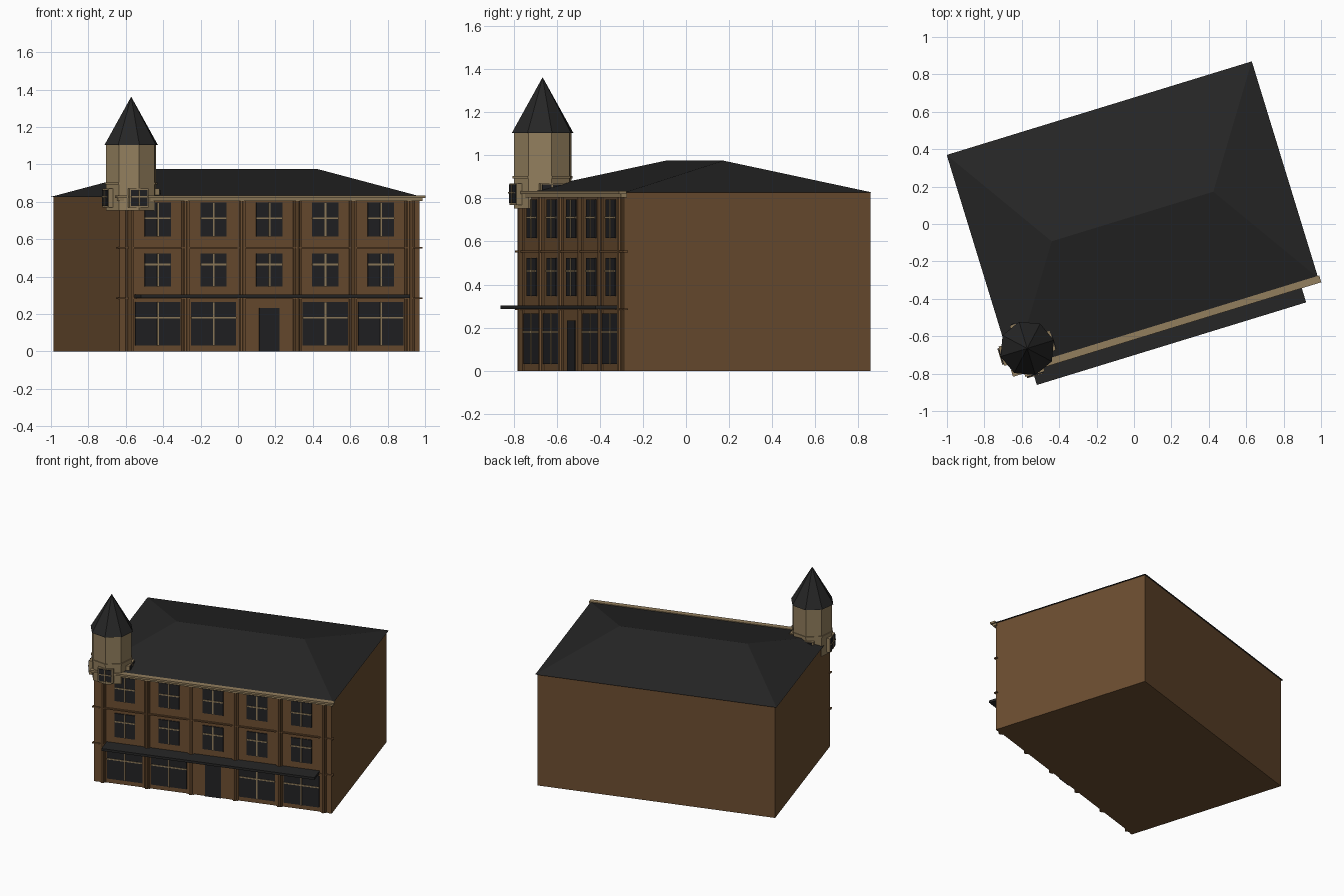
import bpy, math
from mathutils import Matrix

if "Cube" in bpy.data.objects:
    bpy.data.objects.remove(bpy.data.objects["Cube"])

# Everything is laid out square to the facade, then turned onto the plot
PLOT = Matrix.Translation((-0.008, 0.04, 0)) @ Matrix.Rotation(math.radians(17.05), 4, 'Z')


def material(name, rgb):
    m = bpy.data.materials.new(name)
    m.diffuse_color = (*rgb, 1)
    m.use_nodes = True
    m.node_tree.nodes["Principled BSDF"].inputs["Base Color"].default_value = m.diffuse_color
    return m


BRICK = material("brown_brick", (0.150, 0.076, 0.030))
STONE = material("tan_stone", (0.290, 0.210, 0.110))
SLATE = material("dark_slate", (0.019, 0.019, 0.019))
GLASS = material("dark_glass", (0.016, 0.016, 0.018))


def mesh(name, verts, faces, mat, local=Matrix()):
    me = bpy.data.meshes.new(name)
    me.from_pydata(verts, [], faces)
    me.transform(PLOT @ local)
    me.materials.append(mat)
    ob = bpy.data.objects.new(name, me)
    bpy.context.collection.objects.link(ob)
    return ob


def box(name, x, y, z, mat, local=Matrix()):
    v = [(a, b, c) for c in z for a, b in ((x[0], y[0]), (x[1], y[0]), (x[1], y[1]), (x[0], y[1]))]
    f = [(3, 2, 1, 0), (4, 5, 6, 7)] + [(i, (i + 1) % 4, (i + 1) % 4 + 4, i + 4) for i in range(4)]
    return mesh(name, v, f, mat, local)


def prism(name, sides, rings, mat, local=Matrix()):
    """Stacked polygon rings (radius, height), capped at both ends."""
    v = [(r * math.cos(math.tau * i / sides), r * math.sin(math.tau * i / sides), z)
         for r, z in rings for i in range(sides)]
    f = [tuple(reversed(range(sides))), tuple(range(len(v) - sides, len(v)))]
    for k in range(len(rings) - 1):
        a = k * sides
        f += [(a + i, a + (i + 1) % sides, a + sides + (i + 1) % sides, a + sides + i)
              for i in range(sides)]
    return mesh(name, v, f, mat, local)


def window(name, cx, w, z0, z1, bar, front, local=Matrix(), t=0.009):
    """Glass plate with a central mullion and a crossbar, facing -y."""
    box(name + "_glass", (cx - w / 2, cx + w / 2), (front - 0.006, front + 0.002), (z0, z1), GLASS, local)
    bars = (front - 0.010, front)
    box(name + "_mullion", (cx - t / 2, cx + t / 2), bars, (z0, z1), STONE, local)
    box(name + "_crossbar", (cx - w / 2, cx + w / 2), bars, (bar - t / 2, bar + t / 2), STONE, local)


W, D, EAVE = 0.84, 0.595, 0.826

# Main block
box("walls", (-W, W), (-D, D), (0, EAVE), BRICK)

# Hipped roof
rw, rd = 0.853, 0.606
rv = [(-rw, -rd, EAVE), (rw, -rd, EAVE), (rw, rd, EAVE), (-rw, rd, EAVE),
      (-0.452, 0, 0.975), (0.452, 0, 0.975)]
mesh("hipped_roof", rv, [(0, 1, 5, 4), (2, 3, 4, 5), (1, 2, 5), (3, 0, 4), (3, 2, 1, 0)], SLATE)

# Stepped cornice, floor bands and shop canopy
box("cornice_top", (-0.862, 0.862), (-0.632, -0.594), (0.820, 0.834), STONE)
box("cornice_bottom", (-0.852, 0.852), (-0.618, -0.59), (0.804, 0.820), STONE)
for z in (0.285, 0.553):
    box("floor_band", (-0.852, 0.852), (-0.609, -D + 0.01), (z - 0.004, z + 0.004), BRICK)
box("shop_canopy", (-0.753, 0.753), (-0.711, -D + 0.01), (0.286, 0.303), SLATE)

# Pilasters between the bays
for i in range(6):
    x = -0.78 + 0.312 * i
    box("pilaster", (x - 0.022, x + 0.022), (-D - 0.008, -D + 0.01), (0, 0.804), BRICK)
    prism("pilaster_shaft", 8, [(0.014, 0), (0.014, 0.804)], BRICK,
          Matrix.Translation((x, -D - 0.006, 0)))
for s in (-1, 1):
    box("corner_strip", (s * 0.825 - 0.015, s * 0.825 + 0.015), (-D - 0.006, -D + 0.01), (0, 0.804), BRICK)

# Five bays of windows with the door in the middle
for i in range(-2, 3):
    x = 0.312 * i
    window("top_window", x, 0.146, 0.615, 0.795, 0.712, -D)
    window("middle_window", x, 0.146, 0.348, 0.524, 0.464, -D)
    if i:
        window("shop_window", x, 0.252, 0.032, 0.265, 0.180, -D)
    else:
        box("door", (x - 0.056, x + 0.056), (-D - 0.006, -D + 0.002), (0, 0.233), GLASS)

# Octagonal corner turret with its spire
TOWER = Matrix.Translation((-0.745, -0.509, 0))
prism("turret", 8, [(0.140, 0.752), (0.140, 1.108)], STONE, TOWER)
prism("turret_band", 8, [(0.146, 0.893), (0.146, 0.904)], STONE, TOWER)
prism("turret_spire", 8, [(0.149, 1.104), (0.001, 1.360)], SLATE, TOWER)

# Small projecting windows on four sides of the turret
for k in range(4):
    turn = TOWER @ Matrix.Rotation(math.pi / 2 * k, 4, 'Z')
    box("turret_window_frame", (-0.054, 0.054), (-0.143, -0.10), (0.768, 0.870), STONE, turn)
    window("turret_window", 0, 0.092, 0.778, 0.864, 0.826, -0.143, turn, 0.007)
